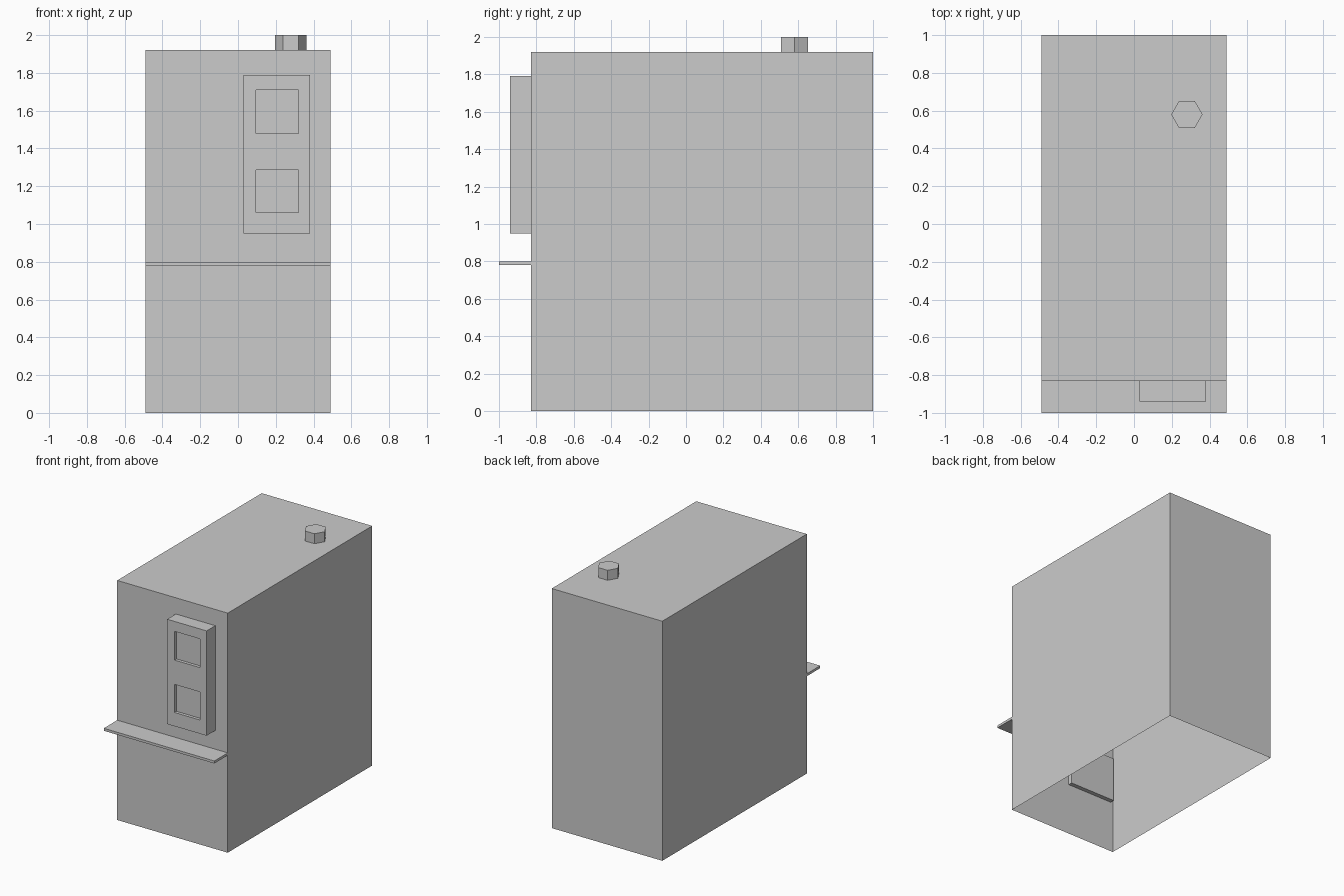
import bpy, bmesh, math

if "Cube" in bpy.data.objects:
    bpy.data.objects.remove(bpy.data.objects["Cube"])

grey = bpy.data.materials.new("plain_grey")
grey.diffuse_color = (0.6, 0.6, 0.6, 1)
grey.use_nodes = True
grey.node_tree.nodes["Principled BSDF"].inputs["Base Color"].default_value = grey.diffuse_color


def finish(name, bm):
    mesh = bpy.data.meshes.new(name)
    bm.to_mesh(mesh)
    bm.free()
    mesh.materials.append(grey)
    ob = bpy.data.objects.new(name, mesh)
    bpy.context.collection.objects.link(ob)
    return ob


def box(name, lo, hi, open_bottom=False):
    bm = bmesh.new()
    bmesh.ops.create_cube(bm, size=1)
    for v in bm.verts:
        v.co = [lo[i] + (v.co[i] + 0.5) * (hi[i] - lo[i]) for i in range(3)]
    if open_bottom:
        bm.normal_update()
        floor = [f for f in bm.faces if f.normal.z < -0.9]
        bmesh.ops.delete(bm, geom=floor, context='FACES_ONLY')
    return finish(name, bm)


# Main cabinet: a thin shell, open underneath
box("cabinet", (-0.49, -0.83, 0), (0.49, 1.0, 1.92), open_bottom=True)

# Shelf across the front
box("front_shelf", (-0.49, -1.0, 0.78), (0.49, -0.83, 0.80))

# Shallow plate on the inside of the front wall, seen from below
box("inner_plate", (-0.47, -0.829, 0.42), (-0.06, -0.795, 0.78))

# Control panel with two recessed windows
panel = box("control_panel", (0.03, -0.94, 0.95), (0.38, -0.83, 1.79))
for z0, z1 in ((1.06, 1.285), (1.48, 1.71)):
    cutter = box("window_cutter", (0.095, -1.0, z0), (0.32, -0.915, z1))
    cutter.hide_render = True
    cutter.hide_viewport = False
    mod = panel.modifiers.new("window", 'BOOLEAN')
    mod.operation = 'DIFFERENCE'
    mod.solver = 'EXACT'
    mod.object = cutter
    bpy.context.view_layer.objects.active = panel
    bpy.ops.object.modifier_apply(modifier=mod.name)
    bpy.data.objects.remove(cutter)

# Six-sided cap on the roof, corners pointing along x
bm = bmesh.new()
ring = [bm.verts.new((0.28 + 0.083 * math.cos(i * math.pi / 3),
                      0.58 + 0.083 * math.sin(i * math.pi / 3), 1.92))
        for i in range(6)]
base = bm.faces.new(ring)
ext = bmesh.ops.extrude_face_region(bm, geom=[base])
bmesh.ops.translate(bm, vec=(0, 0, 0.08),
                    verts=[g for g in ext["geom"] if isinstance(g, bmesh.types.BMVert)])
bmesh.ops.recalc_face_normals(bm, faces=bm.faces)
finish("roof_cap", bm)
